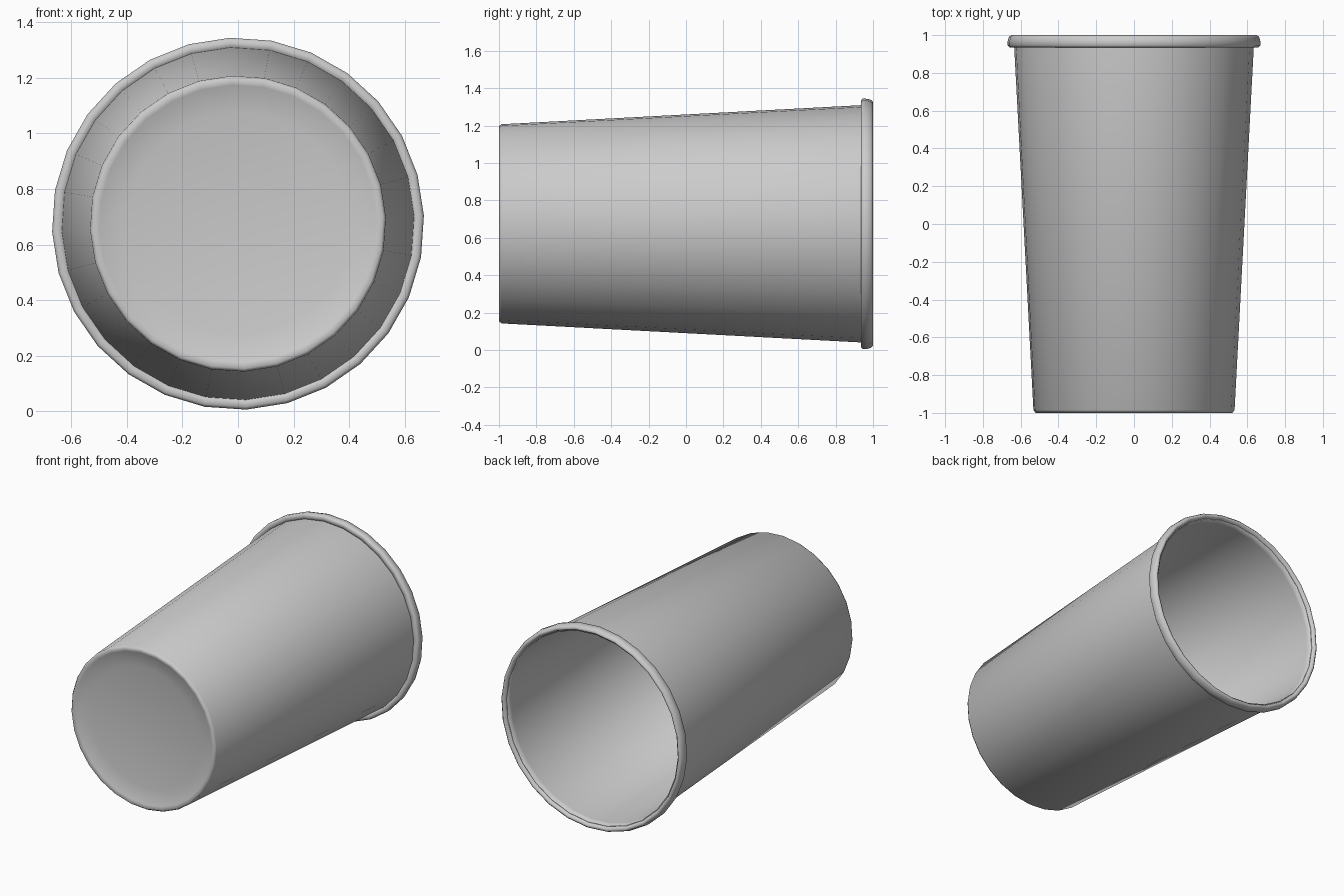
import bpy, bmesh, math

if "Cube" in bpy.data.objects:
    bpy.data.objects.remove(bpy.data.objects["Cube"])

SIDES = 28
PHASE = math.radians(2.5)
CENTRE_Z = 0.675


def lathe(name, profile, closed=False):
    """Turn a (radius, y) profile around the lying cup's y axis."""
    bm = bmesh.new()
    rings = []
    for r, y in profile:
        if r == 0:
            rings.append([bm.verts.new((0, y, CENTRE_Z))] * SIDES)
        else:
            rings.append([bm.verts.new((r * math.cos(PHASE + math.tau * i / SIDES), y,
                                        CENTRE_Z + r * math.sin(PHASE + math.tau * i / SIDES)))
                          for i in range(SIDES)])
    if closed:
        rings.append(rings[0])
    for a, b in zip(rings, rings[1:]):
        for i in range(SIDES):
            j = (i + 1) % SIDES
            bm.faces.new(dict.fromkeys((a[i], a[j], b[j], b[i])))
    bmesh.ops.recalc_face_normals(bm, faces=bm.faces[:])
    mesh = bpy.data.meshes.new(name)
    bm.to_mesh(mesh)
    bm.free()
    mesh.shade_smooth()
    obj = bpy.data.objects.new(name, mesh)
    bpy.context.collection.objects.link(obj)
    return obj


# Tapered thin-walled body: slightly dished base outside, up the wall, back down inside
lathe("cup_body", [
    (0, -0.965), (0.40, -0.97), (0.50, -0.99), (0.522, -1.0), (0.533, -0.985),
    (0.635, 0.94), (0.635, 0.98), (0.627, 0.98), (0.625, 0.94),
    (0.524, -0.94), (0.50, -0.955), (0, -0.955)])

# Rolled lip around the mouth
lathe("rolled_rim", [
    (0.630, 0.937), (0.660, 0.935), (0.670, 0.945), (0.669, 0.970),
    (0.663, 0.990), (0.652, 1.0), (0.640, 0.995), (0.630, 0.975)], closed=True)
